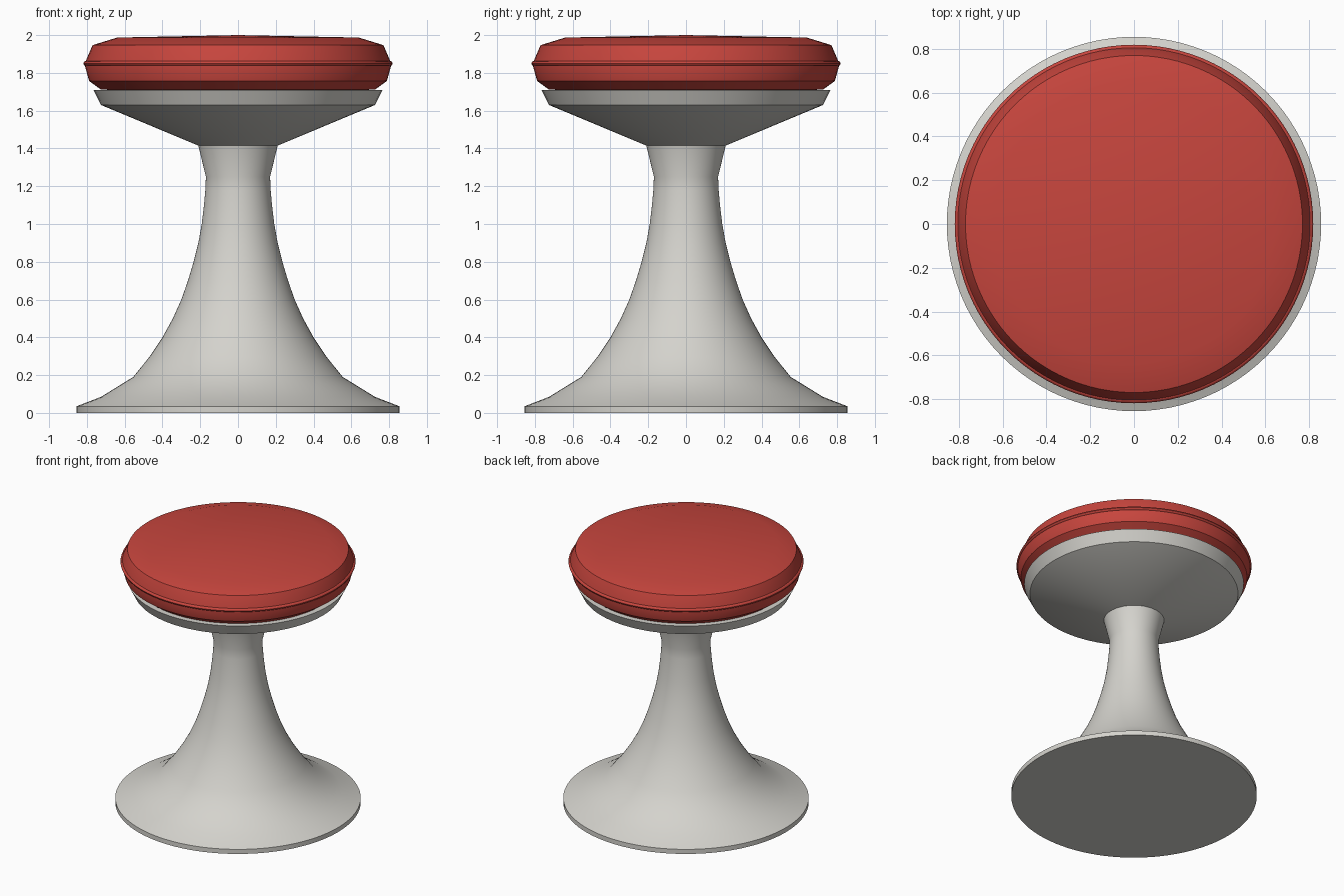
import bpy, bmesh, math

if "Cube" in bpy.data.objects:
    bpy.data.objects.remove(bpy.data.objects["Cube"])

SEG = 96


def material(name, rgb):
    m = bpy.data.materials.new(name)
    m.diffuse_color = (*rgb, 1)
    m.use_nodes = True
    m.node_tree.nodes["Principled BSDF"].inputs["Base Color"].default_value = m.diffuse_color
    return m


def lathe(name, profile, mat, angle=30):
    """Revolve (radius, z) points around z; zero radius closes the ends."""
    bm = bmesh.new()
    rings = []
    for r, z in profile:
        if r == 0:
            rings.append([bm.verts.new((0, 0, z))] * SEG)
        else:
            rings.append([bm.verts.new((r * math.cos(2 * math.pi * i / SEG),
                                        r * math.sin(2 * math.pi * i / SEG), z))
                          for i in range(SEG)])
    for a, b in zip(rings, rings[1:]):
        for i in range(SEG):
            j = (i + 1) % SEG
            bm.faces.new(list(dict.fromkeys((a[i], a[j], b[j], b[i]))))
    bmesh.ops.recalc_face_normals(bm, faces=bm.faces)
    me = bpy.data.meshes.new(name)
    bm.to_mesh(me)
    bm.free()
    me.materials.append(mat)
    ob = bpy.data.objects.new(name, me)
    bpy.context.collection.objects.link(ob)
    bpy.ops.object.select_all(action='DESELECT')
    ob.select_set(True)
    bpy.context.view_layer.objects.active = ob
    bpy.ops.object.shade_smooth_by_angle(angle=math.radians(angle))
    return ob


grey = material("warm light grey", (0.66, 0.65, 0.61))
red = material("red upholstery", (0.57, 0.06, 0.047))

# flared trumpet pedestal
lathe("pedestal", [(0, 0), (0.855, 0), (0.855, 0.035), (0.725, 0.085), (0.555, 0.19),
                   (0.47, 0.295), (0.40, 0.40), (0.345, 0.50), (0.30, 0.60), (0.265, 0.70),
                   (0.235, 0.80), (0.21, 0.90), (0.192, 1.0), (0.18, 1.1), (0.173, 1.18),
                   (0.17, 1.25), (0.21, 1.415), (0, 1.415)], grey)

# dish under the cushion
lathe("seat_dish", [(0, 1.415), (0.21, 1.415), (0.725, 1.63), (0.765, 1.71), (0, 1.71)], grey)

# cushion
lathe("cushion", [(0, 1.705), (0.725, 1.711), (0.788, 1.757), (0.81, 1.835), (0.805, 1.865),
                  (0.77, 1.947), (0.64, 1.987), (0, 2.0)], red)

# piping around the cushion
lathe("cushion_piping", [(0.805 + 0.014 * math.cos(t * math.pi / 4),
                          1.85 + 0.014 * math.sin(t * math.pi / 4)) for t in range(9)], red, 50)
